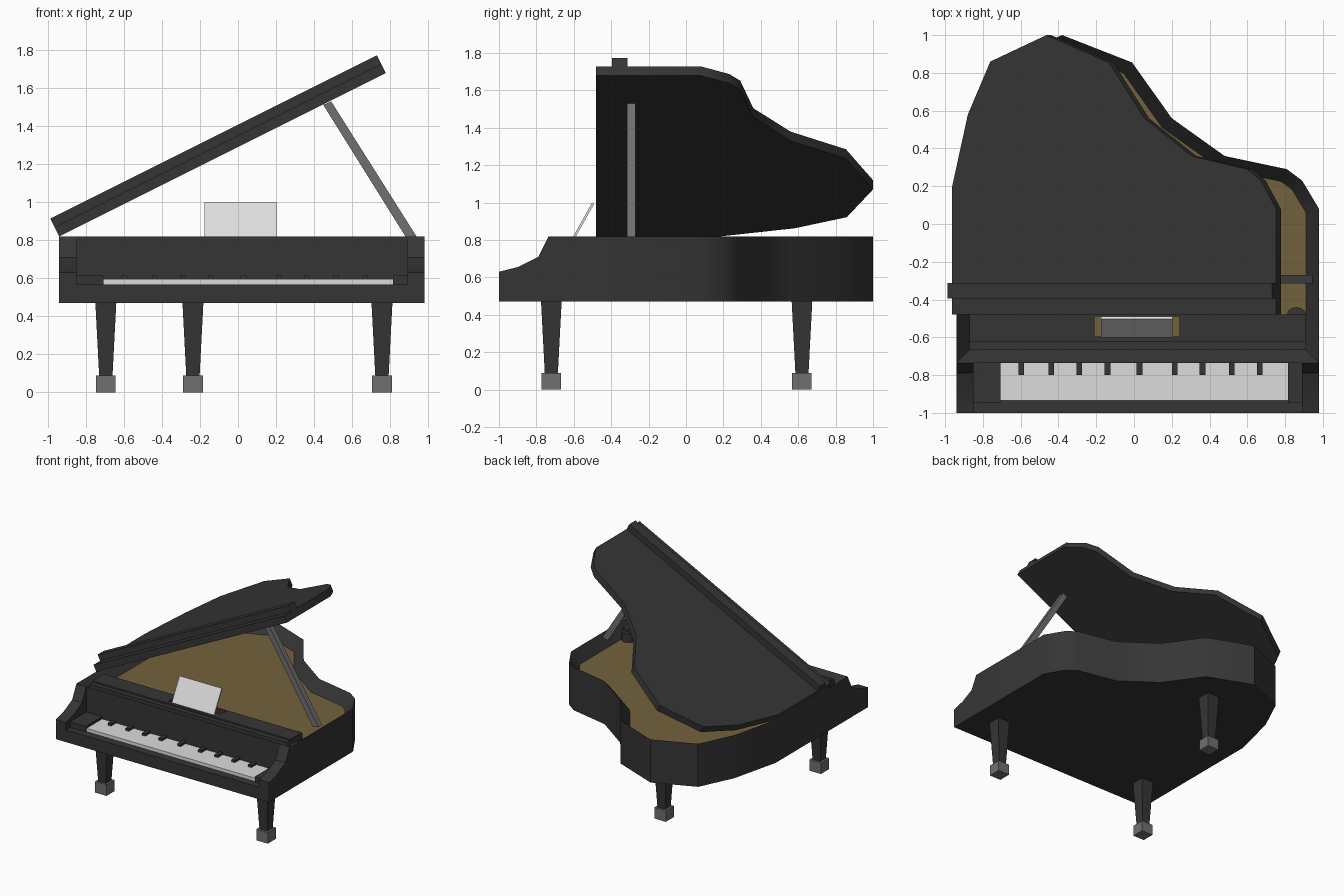
import bpy, bmesh, math
from mathutils import Vector

if "Cube" in bpy.data.objects:
    bpy.data.objects.remove(bpy.data.objects["Cube"])


def material(name, r, g, b):
    m = bpy.data.materials.new(name)
    m.diffuse_color = (r, g, b, 1)
    m.use_nodes = True
    m.node_tree.nodes["Principled BSDF"].inputs["Base Color"].default_value = m.diffuse_color
    return m


BLACK = material("black lacquer", 0.036, 0.036, 0.036)
GREY = material("grey metal", 0.16, 0.16, 0.16)
WHITE = material("white", 0.72, 0.72, 0.72)
GOLD = material("gold soundboard", 0.17, 0.12, 0.046)


def finish(bm, name, mats, smooth=False):
    bmesh.ops.recalc_face_normals(bm, faces=bm.faces[:])
    me = bpy.data.meshes.new(name)
    bm.to_mesh(me)
    bm.free()
    for m in mats:
        me.materials.append(m)
    ob = bpy.data.objects.new(name, me)
    bpy.context.collection.objects.link(ob)
    if smooth:
        bpy.ops.object.select_all(action='DESELECT')
        ob.select_set(True)
        bpy.context.view_layer.objects.active = ob
        bpy.ops.object.shade_smooth_by_angle(angle=math.radians(35))
    return ob


def prism_bm(pts, axis, a, b):
    """Extrude a 2D profile along an axis; returns the mesh and its end face."""
    bm = bmesh.new()
    put = {'x': lambda p, t: (t, p[0], p[1]),
           'y': lambda p, t: (p[0], t, p[1]),
           'z': lambda p, t: (p[0], p[1], t)}[axis]
    lo = [bm.verts.new(put(p, a)) for p in pts]
    hi = [bm.verts.new(put(p, b)) for p in pts]
    n = len(pts)
    bm.faces.new(lo)
    end = bm.faces.new(hi)
    for i in range(n):
        j = (i + 1) % n
        bm.faces.new((lo[i], lo[j], hi[j], hi[i]))
    return bm, end


def prism(name, pts, axis, a, b, mat, smooth=False):
    return finish(prism_bm(pts, axis, a, b)[0], name, [mat], smooth)


def box(name, x, y, z, mat):
    return prism(name, [(x[0], y[0]), (x[1], y[0]), (x[1], y[1]), (x[0], y[1])],
                 'z', z[0], z[1], mat)


XL, XR, Z0, Z1 = -0.94, 0.98, 0.47, 0.82
# curved outline shared by the case and the lid
curve = [(XR, 0.08), (0.89, 0.23), (0.81, 0.29), (0.48, 0.36), (0.20, 0.56),
         (-0.01, 0.855), (-0.38, 1.0), (-0.712, 0.86), (-0.845, 0.58), (XL, 0.19)]


def outline(y):
    return [(XL, y), (XR, y)] + curve


# case: solid with a sunken gold soundboard inside the rim
bm, top = prism_bm(outline(-0.735), 'z', Z0, Z1)
bmesh.ops.recalc_face_normals(bm, faces=bm.faces[:])
bmesh.ops.inset_region(bm, faces=[top], thickness=0.07, use_even_offset=True)
for v in top.verts:
    v.co.z = 0.73
top.material_index = 1
finish(bm, "case", [BLACK, GOLD], True)

# cover board behind the keys, with an opening under the music desk
xi = (XL + 0.07, XR - 0.07)
box("cover_groove", xi, (-0.665, -0.626), (0.73, 0.808), BLACK)
box("cover_front", xi, (-0.626, -0.595), (0.77, Z1), BLACK)
box("cover_left", (xi[0], -0.21), (-0.595, -0.48), (0.77, Z1), BLACK)
box("cover_right", (0.24, xi[1]), (-0.595, -0.48), (0.77, Z1), BLACK)
box("cover_rear", (-0.21, 0.24), (-0.49, -0.48), (0.77, Z1), BLACK)
prism("cover_bracket", [(0.86 + 0.05 * math.cos(math.pi * i / 6),
                         -0.48 + 0.04 * math.sin(math.pi * i / 6)) for i in range(7)],
      'z', 0.73, 0.80, BLACK)

# arms at both ends of the keyboard
arm = [(-0.735, Z0), (-1.0, Z0), (-1.0, 0.63), (-0.9, 0.655), (-0.79, 0.71), (-0.735, Z1)]
prism("left_arm", arm, 'x', XL, -0.85, BLACK, True)
prism("right_arm", arm, 'x', 0.89, XR, BLACK, True)

# key bed, end blocks and keys
box("key_bed", (-0.85, 0.89), (-1.0, -0.735), (Z0, 0.568), BLACK)
box("left_key_block", (-0.85, -0.708), (-0.945, -0.735), (0.568, 0.614), BLACK)
box("right_key_block", (0.814, 0.89), (-0.945, -0.735), (0.568, 0.614), BLACK)
box("white_keys", (-0.708, 0.814), (-0.935, -0.735), (0.568, 0.595), WHITE)
for i, x in enumerate((-0.597, -0.438, -0.289, -0.14, 0.029, 0.215, 0.363, 0.517, 0.666)):
    box(f"black_key_{i + 1}", (x - 0.015, x + 0.015), (-0.80, -0.735), (0.595, 0.614), BLACK)

# music desk
prism("music_desk", [(-0.602, Z1), (-0.588, Z1), (-0.49, 0.995), (-0.502, 1.0)],
      'x', -0.175, 0.205, WHITE)

# raised lid with its folded front strip, hinged on the left side
lid = prism("lid", [(x - XL, y) for x, y in outline(-0.48)], 'z', 0, 0.055, BLACK, True)
strip = box("lid_strip", (0, XR - XL), (-0.395, -0.313), (0.055, 0.105), BLACK)
for ob in (lid, strip):
    ob.location = (XL, 0, Z1)
    ob.rotation_euler.y = -math.atan(0.5)

# lid prop
prism("lid_prop", [(0.893, 0.80), (0.945, 0.81), (0.49, 1.53), (0.448, 1.512)],
      'y', -0.315, -0.27, GREY)

# tapered legs with square feet
for name, x, y in (("front_left", -0.695, -0.72), ("front_right", 0.757, -0.72),
                   ("rear", -0.237, 0.62)):
    bm, end = prism_bm([(x + sx * 0.055, y + sy * 0.055)
                        for sx, sy in ((-1, -1), (1, -1), (1, 1), (-1, 1))], 'z', Z0, 0.09)
    for v in end.verts:
        v.co.x = x + (v.co.x - x) * 0.64
        v.co.y = y + (v.co.y - y) * 0.64
    finish(bm, name + "_leg", [BLACK])
    box(name + "_foot", (x - 0.052, x + 0.052), (y - 0.052, y + 0.052), (0, 0.09), GREY)
